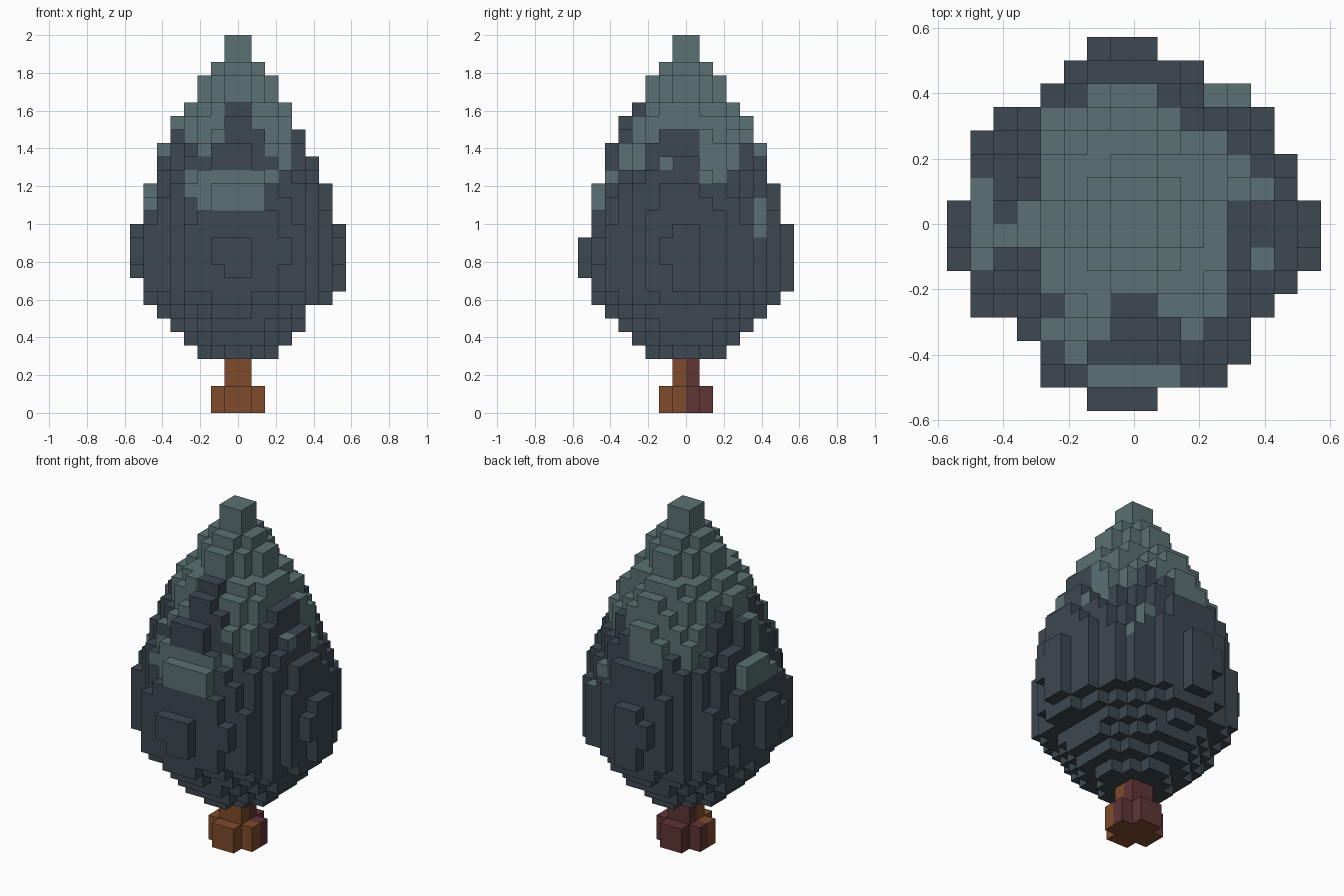
import bpy, bmesh, random
from mathutils import Vector

random.seed(4)
if "Cube" in bpy.data.objects:
    bpy.data.objects.remove(bpy.data.objects["Cube"], do_unlink=True)

V = 2 / 28  # edge length of one block


def material(name, rgb):
    m = bpy.data.materials.new(name)
    m.use_nodes = True
    m.diffuse_color = (*rgb, 1)
    bsdf = m.node_tree.nodes["Principled BSDF"]
    bsdf.inputs["Base Color"].default_value = (*rgb, 1)
    bsdf.inputs["Roughness"].default_value = 0.9
    return m


dark_needles = material("dark_needles", (0.046, 0.065, 0.081))
pale_needles = material("pale_needles", (0.104, 0.165, 0.170))
light_bark = material("light_bark", (0.212, 0.072, 0.024))
dark_bark = material("dark_bark", (0.117, 0.035, 0.036))


def block_mesh(name, cells, mats, paint):
    """Outer skin of a set of blocks; paint(cell, normal) picks the material."""
    bm = bmesh.new()
    corners = {}

    def corner(p):
        key = tuple(round(c) for c in p)
        if key not in corners:
            corners[key] = bm.verts.new(Vector(key) * V)
        return corners[key]

    for cell in sorted(cells):
        for axis in range(3):
            for sign in (-1, 1):
                n = Vector((0, 0, 0))
                n[axis] = sign
                if tuple(int(a + b) for a, b in zip(cell, n)) in cells:
                    continue
                u = Vector((0, 0, 0))
                u[(axis + 1) % 3] = 0.5
                w = n.cross(u)
                mid = Vector(cell) + Vector((0.5, 0.5, 0.5)) + n / 2
                f = bm.faces.new([corner(mid + a * u + b * w)
                                  for a, b in ((-1, -1), (1, -1), (1, 1), (-1, 1))])
                f.material_index = paint(cell, n)
    me = bpy.data.meshes.new(name)
    bm.to_mesh(me)
    bm.free()
    for m in mats:
        me.materials.append(m)
    ob = bpy.data.objects.new(name, me)
    bpy.context.collection.objects.link(ob)
    return ob


# Trunk: narrow stem on a cross-shaped foot, darker bark at the back
trunk = {(i, j, k) for i in range(-2, 2) for j in range(-2, 2) for k in range(4)
         if (i in (-1, 0) and j in (-1, 0))
         or (k < 2 and (i in (-1, 0) or j in (-1, 0)))}
block_mesh("trunk", trunk, [light_bark, dark_bark],
           lambda c, n: 1 if c[1] >= 0 and n.z >= 0 and n.y >= 0 else 0)

# Foliage: radius in blocks for each layer, from layer 4 upwards
RADII = [2.75, 4.02, 5.0, 5.65, 6.65, 7.56, 7.6, 7.66, 7.66, 7.56, 7.25, 7.0,
         6.7, 6.2, 5.8, 5.6, 4.9, 4.6, 3.8, 2.75, 2.65, 1.75, 0.95, 0.95]
# Plan outline: first and end column of each row, from the front row to the back
PLAN = [(-2, 1), (-4, 4), (-4, 5), (-5, 5), (-7, 6), (-7, 7), (-8, 8), (-8, 8),
        (-8, 8), (-7, 7), (-7, 7), (-7, 6), (-6, 6), (-4, 5), (-3, 3), (-2, 1)]
RIGHT_END = {7: 5, 19: 5, 21: 4}  # layers that stop short on the +x side
P = 1.85                          # slightly diamond-like cross-section

foliage = set()
for j, (first, end) in enumerate(PLAN, -8):
    for i in range(first, end):
        x, y = i + 0.5, j + 0.5
        skew = 0.5 * (x if abs(y) > abs(x) else y)
        skew = max(-0.6, min(0.6, skew))
        dist = (abs(x) ** P + abs(y) ** P + skew) ** (1 / P)
        on_axis = min(abs(x), abs(y)) < 1
        wobble = 0 if on_axis or dist > 7 else random.uniform(-0.15, 0.15)
        for k, r in enumerate(RADII, 4):
            if i >= RIGHT_END.get(k, 8):
                continue
            if (i == -8 and k == 9) or (j == -8 and k in (9, 13)):
                continue
            if dist + wobble <= r:
                foliage.add((i, j, k))

# Pale columns: row -> inclusive spans of columns
PALE = {5: [(-2, 0), (3, 3)], 4: [(-4, 1)], 3: [(-4, 3)], 2: [(-4, 4)],
        1: [(-4, 4), (-7, -7)], 0: [(-5, 3), (-7, -7)], -1: [(-7, 3)],
        -2: [(-4, 3), (-7, -7)], -3: [(-4, 3)],
        -4: [(-3, -2), (1, 3)], -5: [(-4, -2), (2, 2)], -6: [(-3, -3)],
        -7: [(-2, 1)]}
# Small pale spots on the +x side: (row, layer)
SPOTS = {(1, 17), (-2, 18), (5, 13), (5, 14)}


def needle_paint(cell, n):
    i, j, k = cell
    if k >= 23:
        return 1
    if k == 18 and j <= -5 and n.y < 0:
        return 0
    if k >= 15 and any(a <= i <= b for a, b in PALE.get(j, [])):
        return 1
    # patch on the front
    if j <= -6 and -4 <= i <= 1 and 15 <= k <= 17 and n.z <= 0:
        return 1 if i > -4 or k > 15 else 0
    if i >= 3 and (j, k) in SPOTS and (n.x > 0 or n.z > 0):
        return 1
    return 0


block_mesh("foliage", foliage, [dark_needles, pale_needles], needle_paint)
